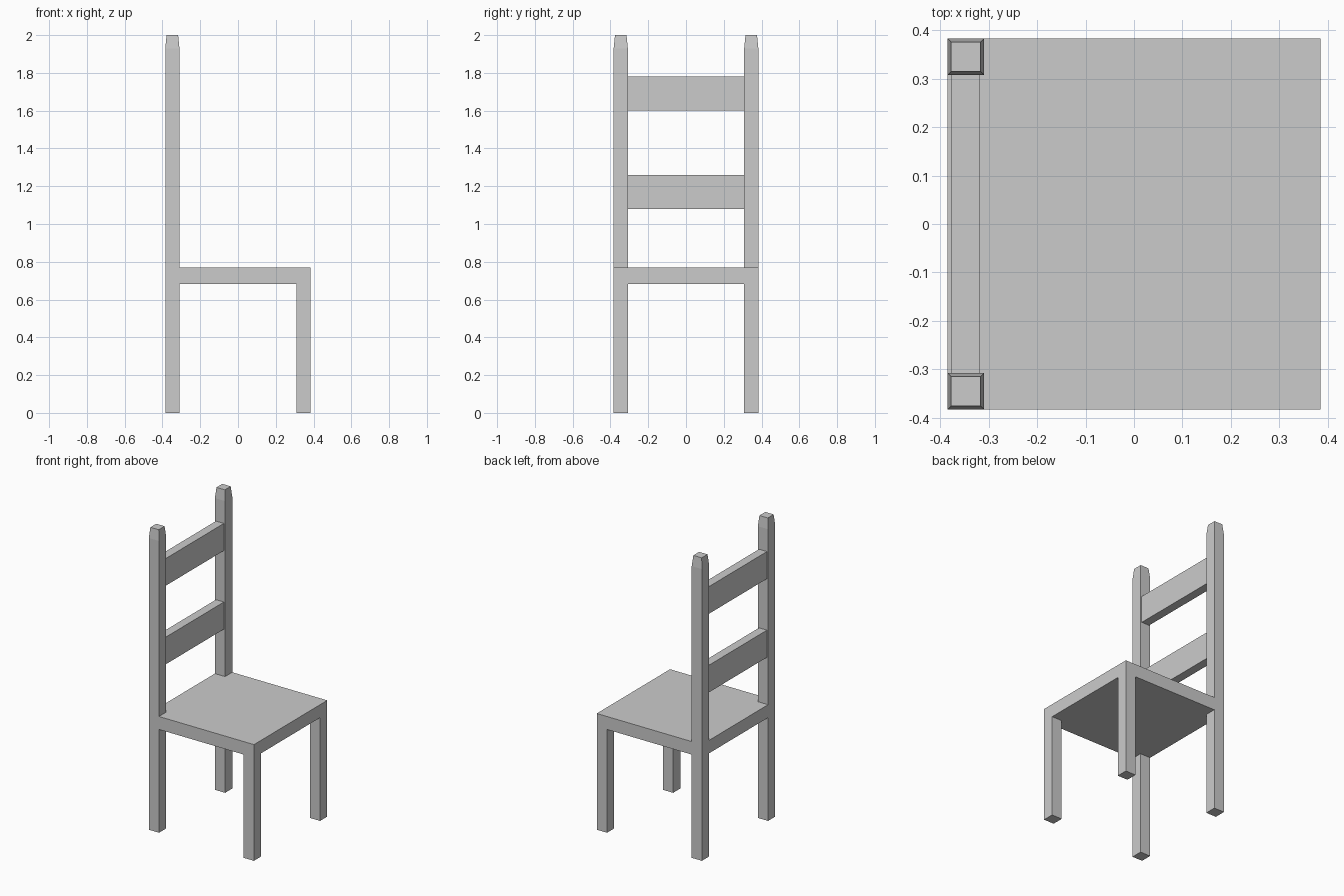
import bpy, bmesh
from mathutils import Matrix, Vector

if "Cube" in bpy.data.objects:
    bpy.data.objects.remove(bpy.data.objects["Cube"])

HX, HY = 0.385, 0.383          # half footprint (chair faces +x)
LEG = 0.075                    # leg and post thickness
SEAT_Z = (0.683, 0.769)
SHOULDER_Z, TOP_Z, TAPER = 1.93, 2.0, 0.007


def add_box(bm, lo, hi):
    lo, hi = Vector(lo), Vector(hi)
    m = Matrix.Translation((lo + hi) / 2) @ Matrix.Diagonal((*(hi - lo), 1))
    bmesh.ops.create_cube(bm, size=1, matrix=m)


def finish(bm, name):
    bmesh.ops.recalc_face_normals(bm, faces=bm.faces[:])
    mesh = bpy.data.meshes.new(name)
    bm.to_mesh(mesh)
    bm.free()
    ob = bpy.data.objects.new(name, mesh)
    bpy.context.collection.objects.link(ob)
    return ob


def corner_faces(bm, up, back_only=False):
    """Corner squares on the top or bottom of the seat."""
    found = []
    for f in bm.faces:
        c = f.calc_center_median()
        if f.normal.z * up > 0.9 and abs(c.x) > HX - LEG and abs(c.y) > HY - LEG:
            if not back_only or c.x < 0:
                found.append(f)
    return found


def extrude_to(bm, faces, z, inset=0.0):
    new = bmesh.ops.extrude_discrete_faces(bm, faces=faces)["faces"]
    for f in new:
        c = f.calc_center_median()
        for v in f.verts:
            v.co.z = z
            for i in (0, 1):
                v.co[i] -= inset if v.co[i] > c[i] else -inset
    return new


# Seat slab, cut so each corner carries a leg
bm = bmesh.new()
add_box(bm, (-HX, -HY, SEAT_Z[0]), (HX, HY, SEAT_Z[1]))
for axis, half in ((0, HX), (1, HY)):
    for side in (-1, 1):
        p = Vector((0, 0, 0))
        n = Vector((0, 0, 0))
        p[axis], n[axis] = side * (half - LEG), 1
        bmesh.ops.bisect_plane(bm, geom=bm.verts[:] + bm.edges[:] + bm.faces[:],
                               plane_co=p, plane_no=n)
bm.normal_update()

# Four legs down, two back posts up with tapered tips
legs, posts = corner_faces(bm, -1), corner_faces(bm, 1, back_only=True)
extrude_to(bm, legs, 0)
posts = extrude_to(bm, posts, SHOULDER_Z)
extrude_to(bm, posts, TOP_Z, TAPER)
finish(bm, "chair_frame")

# Back slats between the posts
for name, z0, z1 in (("lower_slat", 1.08, 1.26), ("upper_slat", 1.60, 1.78)):
    bm = bmesh.new()
    add_box(bm, (-0.377, -HY + LEG, z0), (-0.319, HY - LEG, z1))
    finish(bm, name)
